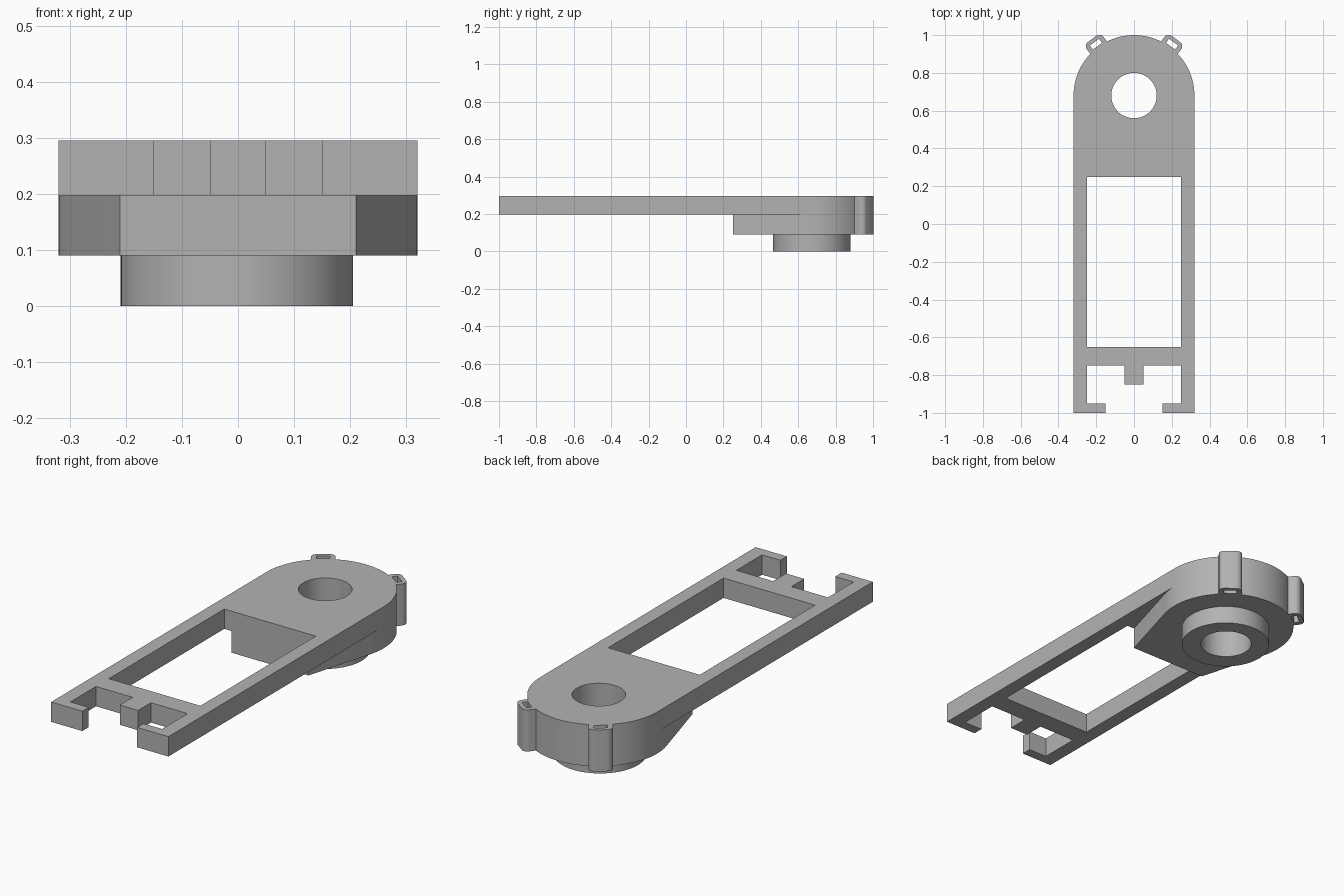
import bpy, bmesh
from math import sin, cos, radians
from mathutils import Matrix

if "Cube" in bpy.data.objects:
    bpy.data.objects.remove(bpy.data.objects["Cube"], do_unlink=True)

HUB_Y, HUB_R = 0.68, 0.32
Z_BOSS, Z_HUB, Z_PLATE, Z_TOP = 0.0, 0.09, 0.197, 0.295

grey = bpy.data.materials.new("light_grey")
grey.use_nodes = True
grey.diffuse_color = (0.45, 0.45, 0.45, 1)
grey.node_tree.nodes["Principled BSDF"].inputs["Base Color"].default_value = grey.diffuse_color


def arc(cx, cy, r, start, end, steps):
    """Points along an arc, angles in degrees."""
    angles = [radians(start + (end - start) * i / steps) for i in range(steps + 1)]
    return [(cx + r * cos(a), cy + r * sin(a)) for a in angles]


def circle(cx, cy, r, steps=96):
    return arc(cx, cy, r, 0, 360, steps)[:-1]


def box(x0, x1, y0, y1):
    return [(x0, y0), (x1, y0), (x1, y1), (x0, y1)]


def prism(name, outline, z0, z1, matrix=None):
    """Extrude a counter-clockwise outline from z0 to z1."""
    bm = bmesh.new()
    face = bm.faces.new([bm.verts.new((x, y, z0)) for x, y in outline])
    ext = bmesh.ops.extrude_face_region(bm, geom=[face])
    top = [v for v in ext["geom"] if isinstance(v, bmesh.types.BMVert)]
    bmesh.ops.translate(bm, verts=top, vec=(0, 0, z1 - z0))
    bmesh.ops.recalc_face_normals(bm, faces=bm.faces)
    if matrix:
        bm.transform(matrix)
    mesh = bpy.data.meshes.new(name)
    bm.to_mesh(mesh)
    bm.free()
    mesh.materials.append(grey)
    obj = bpy.data.objects.new(name, mesh)
    bpy.context.collection.objects.link(obj)
    return obj


def combine(target, tool, operation):
    """Apply a boolean and discard the tool."""
    mod = target.modifiers.new(operation, "BOOLEAN")
    mod.operation, mod.solver, mod.object = operation, "EXACT", tool
    bpy.context.view_layer.objects.active = target
    bpy.ops.object.modifier_apply(modifier=mod.name)
    bpy.data.objects.remove(tool, do_unlink=True)


# Long plate: rounded back end, hooked front end with a centre tab
half = [(0.05, -0.85), (0.05, -0.75), (0.25, -0.75), (0.25, -0.95),
        (0.15, -0.95), (0.15, -1), (HUB_R, -1)]
outline = half + arc(0, HUB_Y, HUB_R, 0, 180, 48) + [(-x, y) for x, y in reversed(half)]
body = prism("bracket_body", outline, Z_PLATE, Z_TOP)
combine(body, prism("opening", box(-0.25, 0.25, -0.65, 0.25), 0, 1), "DIFFERENCE")

# Hub block tapering towards the opening
hub = [(-0.21, 0.25), (0.21, 0.25)] + arc(0, HUB_Y, HUB_R, -15, 195, 56)
combine(body, prism("hub_block", hub, Z_HUB, Z_PLATE), "UNION")

# Round boss below the hub
combine(body, prism("boss", circle(-0.002, 0.673, 0.207), Z_BOSS, Z_HUB), "UNION")

# Slotted lugs on the rim
lug = ([(0.29, -0.055)] + arc(0.346, -0.028, 0.027, -90, 0, 6)
       + arc(0.346, 0.028, 0.027, 0, 90, 6) + [(0.29, 0.055)])
for angle in (53.5, 126.5):
    place = Matrix.Translation((0, HUB_Y, 0)) @ Matrix.Rotation(radians(angle), 4, "Z")
    combine(body, prism("lug", lug, Z_HUB, Z_TOP, place), "UNION")
    slot = box(0.325, 0.352, -0.03, 0.03)
    combine(body, prism("lug_slot", slot, -1, 1, place), "DIFFERENCE")

# Through hole
combine(body, prism("bore", circle(0, HUB_Y, 0.12), -1, 1), "DIFFERENCE")

# Smooth the curved walls, keep hard edges
bpy.ops.object.select_all(action="DESELECT")
body.select_set(True)
bpy.context.view_layer.objects.active = body
bpy.ops.object.shade_smooth_by_angle(angle=radians(30))
